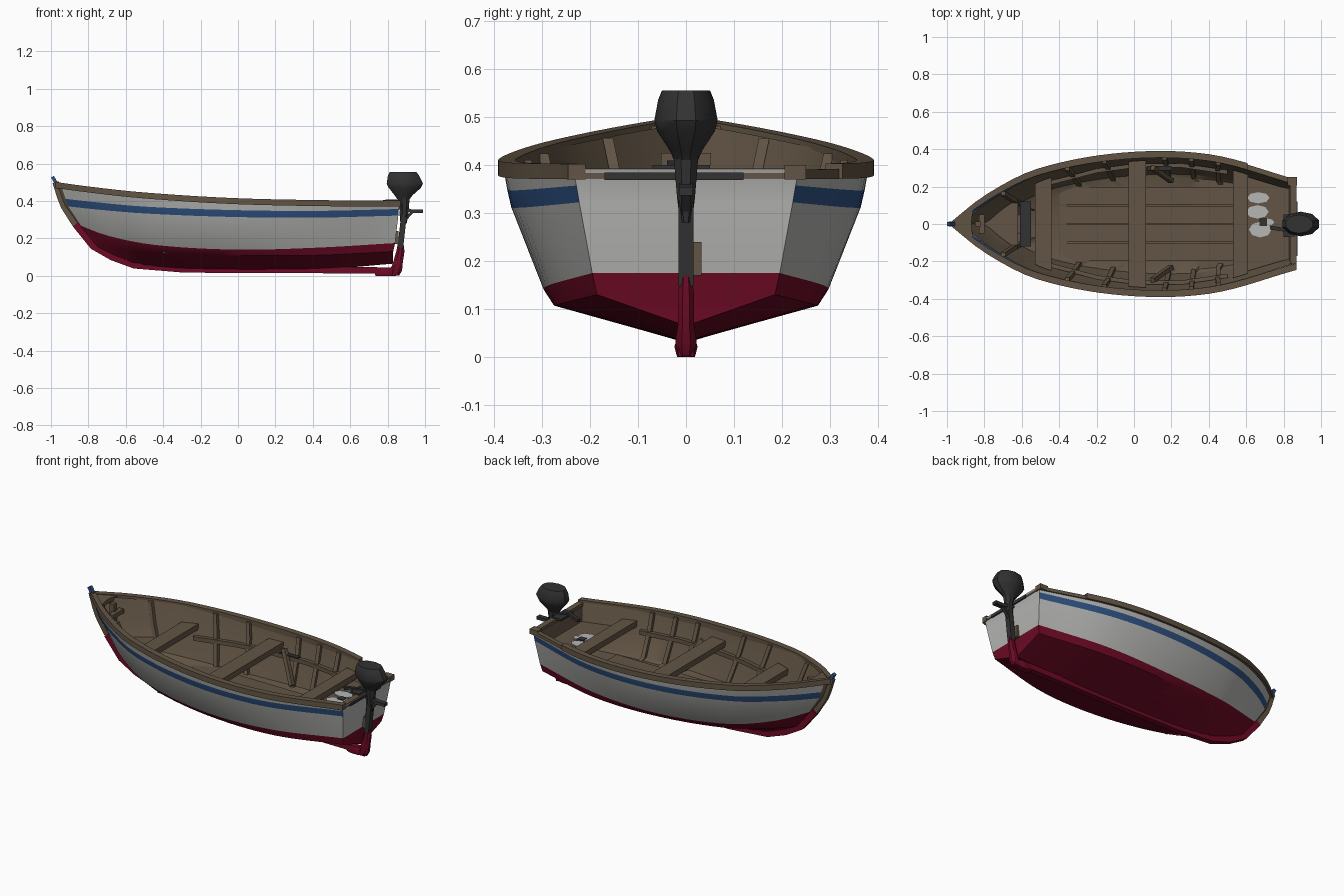
import bpy, bmesh, math
from mathutils import Vector

if "Cube" in bpy.data.objects:
    bpy.data.objects.remove(bpy.data.objects["Cube"])

def mat(name, r, g, b):
    m = bpy.data.materials.new(name)
    m.diffuse_color = (r, g, b, 1)
    m.use_nodes = True
    m.node_tree.nodes["Principled BSDF"].inputs["Base Color"].default_value = m.diffuse_color
    return m

BROWN = mat("brown wood", .122, .09, .058)
WHITE = mat("off white paint", .47, .47, .46)
BLUE = mat("blue paint", .028, .085, .23)
RED = mat("dark red paint", .155, .003, .018)
BLACK = mat("black metal", .032, .032, .034)

def build(name, verts, faces, mats, idx=None, recalc=True, angle=30):
    bm = bmesh.new()
    vs = [bm.verts.new(v) for v in verts]
    for i, f in enumerate(faces):
        face = bm.faces.new([vs[k] for k in f])
        face.material_index = idx[i] if idx else 0
    bmesh.ops.remove_doubles(bm, verts=bm.verts, dist=1e-5)
    if recalc:
        bmesh.ops.recalc_face_normals(bm, faces=bm.faces)
    me = bpy.data.meshes.new(name)
    bm.to_mesh(me)
    bm.free()
    for m in mats:
        me.materials.append(m)
    me.shade_smooth()
    me.set_sharp_from_angle(angle=math.radians(angle))
    ob = bpy.data.objects.new(name, me)
    bpy.context.collection.objects.link(ob)
    return ob

def prism(name, rings, m, angle=30):
    """Closed loft through equal-sized rings of points."""
    n = len(rings[0])
    verts = [p for r in rings for p in r]
    faces = [(i*n+j, i*n+(j+1) % n, (i+1)*n+(j+1) % n, (i+1)*n+j)
             for i in range(len(rings)-1) for j in range(n)]
    faces += [tuple(range(n)), tuple(range(len(verts)-n, len(verts)))]
    return build(name, verts, faces, [m], angle=angle)

def beam(name, pts, w, h, m):
    """Rectangular bar swept along a polyline; w is across, h is in-plane."""
    pts = [Vector(p) for p in pts]
    rings = []
    for i, p in enumerate(pts):
        d = (pts[min(i+1, len(pts)-1)] - pts[max(i-1, 0)]).normalized()
        s = Vector((1, 0, 0)) if abs(d.y) > .6 else Vector((0, 1, 0))
        s = (s - d*s.dot(d)).normalized()*w/2
        u = d.cross(s).normalized()*h/2
        rings.append([p+s+u, p-s+u, p-s-u, p+s-u])
    return prism(name, rings, m)

def box(name, x0, x1, y0, y1, z0, z1, m):
    return prism(name, [[(x0, y0, z), (x1, y0, z), (x1, y1, z), (x0, y1, z)] for z in (z0, z1)], m)

def oval(name, rings, m, n=8, angle=30):
    """Upright body from (x, z, half length, half width) rings."""
    return prism(name, [[(x+a*math.cos(math.tau*(k+.5)/n), b*math.sin(math.tau*(k+.5)/n), z)
                         for k in range(n)] for x, z, a, b in rings], m, angle)

# Hull lines: bow x, stern x, half widths and heights at key stations
KEYS = [0, .1, .25, .5, .75, 1]
ROWS = [
    (-.98, .87, [0, .145, .285, .372, .362, .235], [.49, .465, .435, .405, .393, .39]),
    (-.955, .86, [0, .137, .275, .364, .352, .228], [.415, .395, .37, .352, .347, .357]),
    (-.94, .857, [0, .13, .265, .356, .343, .222], [.375, .355, .333, .315, .311, .322]),
    (-.87, .84, [0, .11, .22, .288, .285, .195], [.28, .215, .165, .14, .15, .175]),
    (-.78, .83, [0, .09, .19, .265, .265, .185], [.16, .135, .115, .108, .11, .13]),
    (-.58, .83, [0]*6, [.05, .04, .032, .03, .037, .065]),
]

def interp(vals, t):
    """Smooth curve through the key stations."""
    i = max(k for k in range(5) if KEYS[k] <= t)
    def slope(k):
        a, b = max(k-1, 0), min(k+1, 5)
        return (vals[b]-vals[a])/(KEYS[b]-KEYS[a])
    h = KEYS[i+1]-KEYS[i]
    s = (t-KEYS[i])/h
    return ((2*s**3-3*s**2+1)*vals[i] + (s**3-2*s*s+s)*h*slope(i)
            + (3*s*s-2*s**3)*vals[i+1] + (s**3-s*s)*h*slope(i+1))

def hull_pt(r, t, inset=0, dz=0):
    a, b, ys, zs = ROWS[r]
    x = a+(b-a)*t
    if inset:
        x += .03*(1-t)-.025*t
    return Vector((x, max(0, interp(ys, t)-inset), interp(zs, t)+dz))

def flip(p):
    return Vector((p[0], -p[1], p[2]))

N = 29
TS = [0, .018]+[i/28 for i in range(1, 29)]

def shell(name, half, bands, mats, end, inside=False, bow=None):
    """Mirrored loft of half sections with a flat stern wall."""
    secs = []
    for t in TS:
        h = half(t)
        secs.append(h+[flip(p) for p in reversed(h)])
    n = len(secs[0])
    verts = [p for s in secs for p in s]
    faces, idx = [], []
    for i in range(N):
        for j in range(n-1):
            faces.append((i*n+j, (i+1)*n+j, (i+1)*n+j+1, i*n+j+1))
            idx.append((bow if bow and i == 0 else bands)[min(j, n-2-j)])
    for k in range(n//2-1):
        faces.append(tuple(N*n+q for q in (n-1-k, n-2-k, k+1, k)))
        idx.append(end[k])
    if inside:
        faces = [f[::-1] for f in faces]
    build(name, verts, faces, mats, idx, recalc=False)

shell("hull", lambda t: [hull_pt(r, t) for r in range(6)], [0, 1, 0, 2, 2, 2],
      [WHITE, BLUE, RED, BROWN], [0, 0, 0, 2, 2], bow=[3, 3, 3, 2, 2, 2])

INNER = [(0, .02, 0), (2, .025, 0), (3, .03, 0), (4, .03, .025)]   # row, inset, lift

def inner(t):
    return [hull_pt(r, t, i, dz) for r, i, dz in INNER]

shell("inner_hull", inner, [0]*4, [BROWN], [0]*3, inside=True)

def half_width(x, z):
    """Inside half width of the boat at a given length and height."""
    pts = []
    for r, i, dz in INNER:
        a, b = ROWS[r][0]+.03, ROWS[r][1]-.025
        pts.append(hull_pt(r, min(1, max(0, (x-a)/(b-a))), i, dz))
    for p, q in zip(pts, pts[1:]):
        if z >= q.z:
            return q.y+(p.y-q.y)*min(1, (z-q.z)/(p.z-q.z))
    return pts[-1].y

# Gunwales: the one on the +y side stops short of the stern
def rail(name, ts, side, out, inn, lo, hi):
    rings = []
    for t in ts:
        p = hull_pt(0, t)
        rings.append([(p.x, side*max(0, p.y+dy), p.z+dz)
                      for dy, dz in ((out, lo), (out, hi), (-inn, hi), (-inn, lo))])
    prism(name, rings, BROWN)

rail("gunwale_left", TS, -1, .01, .026, -.02, .012)
rail("gunwale_right", [t for t in TS if t < .87], 1, .01, .026, -.02, .012)
rail("low_rail_right", [t for t in TS if t > .85], 1, .002, .026, -.02, .0)
box("stern_corner", .82, .872, .205, .25, .37, .4, BROWN)

# Stem, bow tip, breasthook and keel
beam("stem", [(-.975, 0, .5), (-.95, 0, .42), (-.93, 0, .37), (-.87, 0, .275)], .026, .034, BROWN)
beam("bow_tip", [(-.972, 0, .495), (-.992, 0, .53)], .024, .018, BLUE)
prism("breasthook", [[(-.965, 0, z), (-.86, .08, z-.015), (-.87, 0, z-.01), (-.86, -.08, z-.015)]
                     for z in (.47, .495)], BROWN)
box("bow_post", -.85, -.82, -.013, .013, .27, .47, BROWN)
w = half_width(-.83, .4)
box("bow_beam", -.83, -.8, -w, w, .4, .425, BROWN)
beam("keel", [(-.87, 0, .275), (-.775, 0, .157), (-.675, 0, .1), (-.555, 0, .056), (-.3, 0, .035),
              (0, 0, .031), (.4, 0, .031), (.74, 0, .029), (.86, 0, .018)], .034, .034, RED)

# Seats and decks, shaped to the hull sides
def seat(name, x0, x1, z, th):
    rings = []
    for k in range(7):
        x = x0+(x1-x0)*k/6
        a = half_width(x, z-th)+.004
        rings.append([(x, -a, z-th), (x, a, z-th), (x, a, z), (x, -a, z)])
    prism(name, rings, BROWN)

seat("front_seat", -.53, -.44, .355, .035)
seat("middle_seat", -.03, .065, .345, .035)
seat("rear_seat", .53, .61, .335, .035)
seat("stern_deck", .60, .835, .29, .03)
seat("bow_platform", -.80, -.62, .27, .02)
w = half_width(-.61, .235)-.01
box("front_locker_gap", -.61, -.55, -w, w, .235, .24, BLACK)

# Ribs, floor boards, braces and stringers
for k, t in enumerate((.14, .33, .44, .62, .7, .78)):
    for s in (1, -1):
        rings = [[(p.x-.012, s*(p.y+.004), p.z), (p.x+.012, s*(p.y+.004), p.z),
                  (p.x+.012, s*(p.y-.018), p.z), (p.x-.012, s*(p.y-.018), p.z)] for p in inner(t)]
        prism(f"rib_{k}_{'right' if s > 0 else 'left'}", rings, BROWN)
for k, y in enumerate((-.15, -.05, .05, .15)):
    box(f"floor_board_{k}", -.4, .6, y-.047, y+.047, .12, .148, BROWN)
for s in (1, -1):
    beam("seat_brace", [(.1, s*.3, .33), (.2, s*.23, .16)], .025, .025, BROWN)
    beam("side_stringer", [(x, s*(half_width(x, .28)-.008), .28) for x in (-.45, -.2, 0, .25, .5)],
         .022, .025, BROWN)
box("side_gap", .07, .2, .285, .31, .3, .306, BLACK)

# Pale patches on the stern deck
for k, (x, y, a, b) in enumerate(((.665, .14, .06, .03), (.66, .065, .06, .036),
                                  (.675, -.03, .06, .042), (.71, .01, .04, .02))):
    prism(f"pale_patch_{k}", [[(x+a*math.cos(q*math.tau/8), y+b*math.sin(q*math.tau/8), z)
                               for q in range(8)] for z in (.29, .295+.001*k)], WHITE)
box("patch_hole", .67, .71, -.01, .03, .29, .3, BLACK)

# Transom trim
box("transom_cap", .835, .868, -.21, .21, .372, .392, BROWN)
box("transom_strip", .866, .873, -.17, .12, .368, .384, BLACK)
box("transom_pad", .84, .858, -.012, .032, .17, .24, BROWN)

# Outboard motor
oval("motor_cowl", [(.885, .41, .035, .025), (.885, .43, .05, .034), (.892, .47, .09, .06),
                    (.892, .492, .102, .066), (.885, .535, .088, .058), (.883, .555, .075, .05)],
     BLACK, n=10)
oval("motor_neck", [(.885, .28, .018, .013), (.888, .33, .026, .02), (.89, .375, .026, .024),
                    (.886, .42, .036, .028)], BLACK)
beam("motor_leg", [(.888, 0, .33), (.878, 0, .24), (.868, 0, .15)], .032, .03, BLACK)
beam("motor_bracket", [(.84, 0, .37), (.88, 0, .36), (.93, 0, .345), (.99, 0, .345)], .03, .018, BLACK)
beam("bracket_stay", [(.885, 0, .29), (.935, 0, .345)], .02, .014, BLACK)
beam("tiller", [(.87, 0, .40), (.8, -.03, .40), (.73, -.02, .385)], .02, .018, BLACK)
box("clamp", .80, .86, -.07, .05, .388, .4, BLACK)

# Red rudder post and foot
oval("rudder_post", [(.835, .002, .03, .018), (.845, .03, .035, .024), (.855, .07, .028, .018),
                     (.868, .13, .024, .018), (.87, .175, .016, .012)], RED)
oval("rudder_foot", [(.79, 0, .06, .02), (.79, .022, .065, .026), (.79, .045, .055, .018)], RED)
